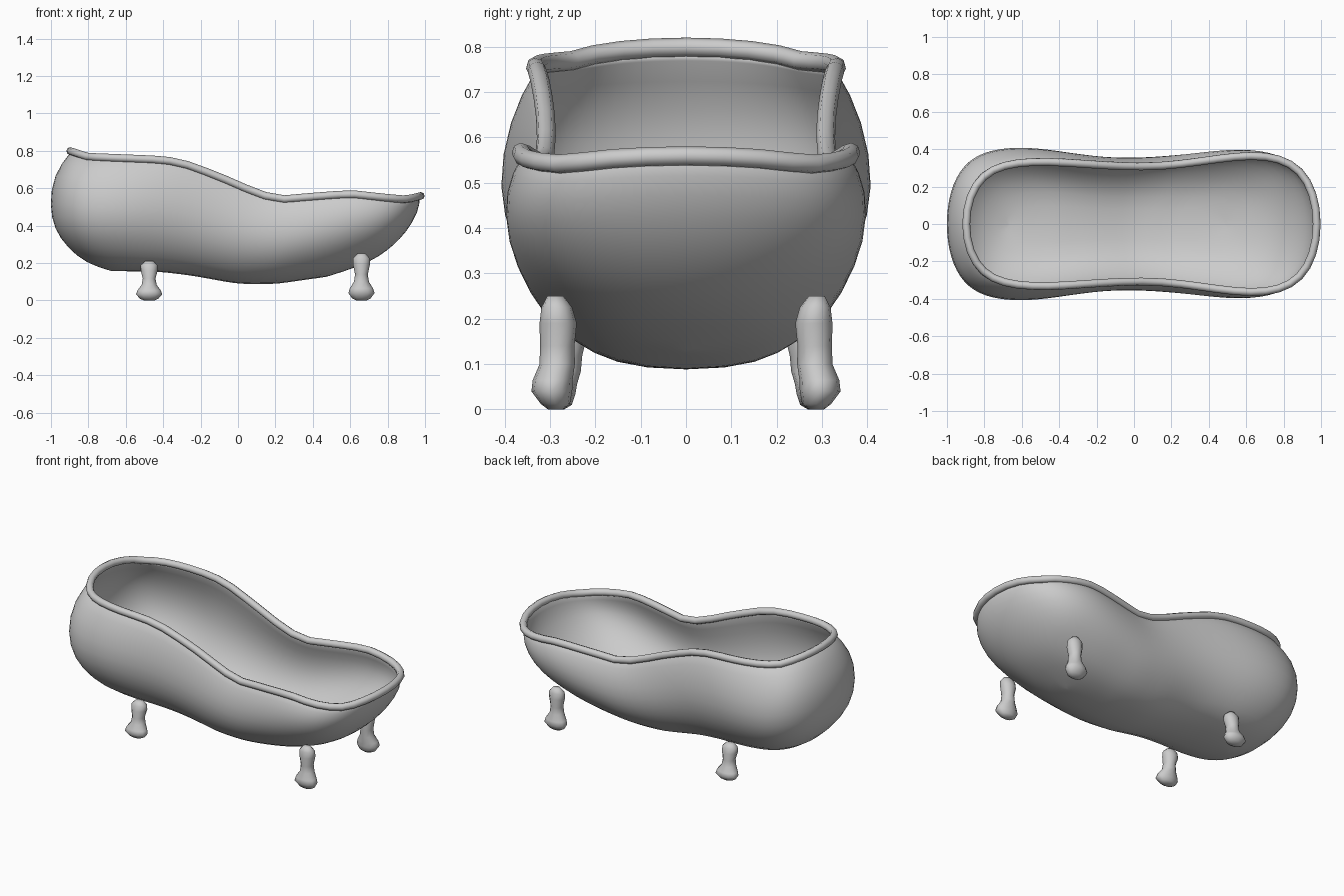
import bpy, bmesh
from math import sin, cos, pi

if "Cube" in bpy.data.objects:
    bpy.data.objects.remove(bpy.data.objects["Cube"])

N = 28  # segments along each side of the tub


def interp(pts, x):
    """Piecewise interpolation with clamped ends."""
    if x <= pts[0][0]:
        return pts[0][1]
    for (a, va), (b, vb) in zip(pts, pts[1:]):
        if x <= b:
            return va + (vb - va) * (x - a) / (b - a)
    return pts[-1][1]


def ease(t):
    return 0.5 - 0.5 * cos(pi * max(0, min(1, t)))


# rim and underside heights along the tub
RIM = [(-.9, .80), (-.8, .768), (-.4, .752), (-.3, .735), (-.2, .70), (-.1, .66), (0, .62),
       (.1, .57), (.23, .54), (.4, .555), (.6, .57), (.8, .548), (.9, .54), (.98, .56)]
BASE = [(-.6, .155), (-.4, .15), (-.25, .132), (0, .087), (.2, .087), (.45, .122), (.65, .155)]

# level: height fraction, left x, right x, half widths at head, waist, foot
LEVELS = [(1, -.897, .977, .335, .308, .372),
          (.8, -.99, .968, .397, .345, .412),
          (.55, -1.01, .905, .423, .36, .405),
          (.35, -.985, .83, .39, .335, .358),
          (.2, -.915, .755, .327, .285, .292),
          (.07, -.815, .655, .245, .205, .21),
          (0, -.67, .47, .12, .10, .10)]


def ring(f, xl, xr, wl, wm, wr):
    half = []
    for i in range(N + 1):
        u = sin(pi * (i / N - .5))
        v = max(0, 1 - abs(u) ** 8) ** .5
        x = xl + (xr - xl) * (u + 1) / 2
        if u < 0:
            w = wm + (wl - wm) * ease(-u / .65)
        else:
            w = wm + (wr - wm) * ease(u / .75)
        z0 = interp(BASE, x)
        half.append((x, w * v, z0 + f * (interp(RIM, x) - z0)))
    return half + [(x, -y, z) for x, y, z in half[-2:0:-1]]


def mesh_object(name, bm):
    bmesh.ops.recalc_face_normals(bm, faces=bm.faces)
    me = bpy.data.meshes.new(name)
    bm.to_mesh(me)
    bm.free()
    for p in me.polygons:
        p.use_smooth = True
    ob = bpy.data.objects.new(name, me)
    bpy.context.collection.objects.link(ob)
    return ob


def loft(bm, rings):
    vs = [[bm.verts.new(p) for p in r] for r in rings]
    n = len(vs[0])
    for a, b in zip(vs, vs[1:]):
        for i in range(n):
            j = (i + 1) % n
            bm.faces.new((a[i], a[j], b[j], b[i]))
    return vs


# tub shell: lofted rings, with the underside bridged across
bm = bmesh.new()
last = loft(bm, [ring(*lv) for lv in LEVELS])[-1]
M = len(last)
for i in range(N):
    quad = [last[i], last[i + 1], last[(M - i - 1) % M], last[(M - i) % M]]
    bm.faces.new(list(dict.fromkeys(quad)))
tub = mesh_object("tub_shell", bm)
thick = tub.modifiers.new("thickness", 'SOLIDIFY')
thick.thickness = .018
thick.offset = -1
sub = tub.modifiers.new("smooth", 'SUBSURF')
sub.levels = sub.render_levels = 1

# rolled rim following the top ring
cu = bpy.data.curves.new("rolled_rim", 'CURVE')
cu.dimensions = '3D'
cu.bevel_depth = .021
cu.bevel_resolution = 2
path = ring(*LEVELS[0])
sp = cu.splines.new('POLY')
sp.points.add(len(path) - 1)
for p, co in zip(sp.points, path):
    p.co = (*co, 1)
sp.use_cyclic_u = True
sp.use_smooth = True
bpy.context.collection.objects.link(bpy.data.objects.new("rolled_rim", cu))

# leg section: z, outward shift, half width in x, half width in y
LEG = [(.0, .0, .028, .016), (.012, .0, .05, .032), (.04, .008, .07, .045),
       (.065, .006, .062, .044), (.10, -.004, .04, .039), (.14, -.004, .034, .038),
       (.19, -.006, .045, .041), (.225, -.003, .045, .034), (.25, .0, .022, .018)]


def leg(name, x, y, height, lean):
    side = 1 if y > 0 else -1
    rings = []
    for z, out, rx, ry in LEG:
        yc = y + side * (out - lean * z / .25)
        rings.append([(x + rx * cos(a * pi / 6), yc + ry * sin(a * pi / 6),
                       z * height / .25) for a in range(12)])
    bm = bmesh.new()
    vs = loft(bm, rings)
    bm.faces.new(vs[0])
    bm.faces.new(vs[-1])
    mesh_object(name, bm)


# four feet, the left pair leaning in to meet the belly
for side, tag in ((-1, "front"), (1, "back")):
    leg(tag + "_left_leg", -.475, side * .285, .21, .025)
    leg(tag + "_right_leg", .66, side * .288, .25, 0)
